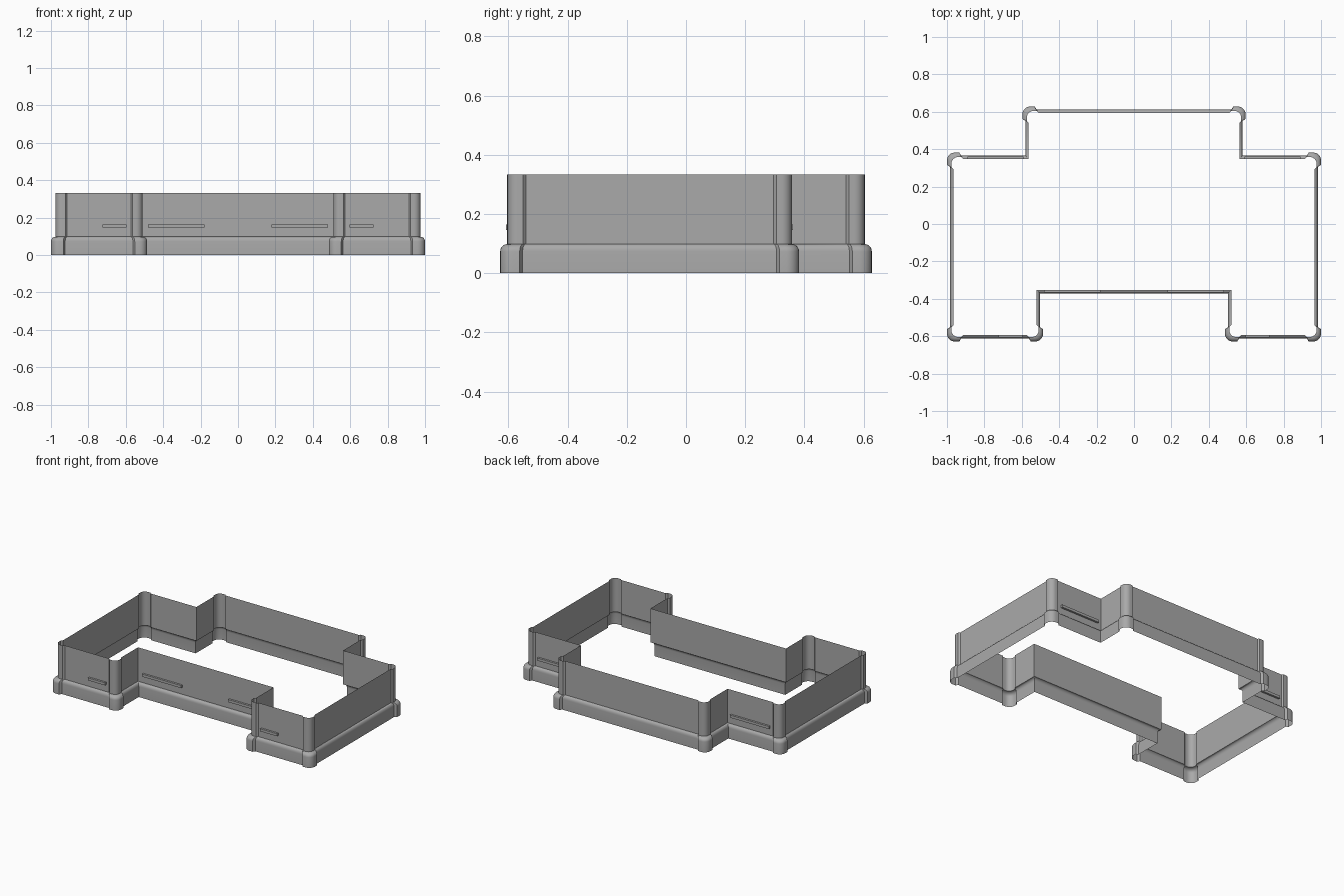
import bpy, bmesh
from math import sin, cos, pi
from mathutils import Vector

if "Cube" in bpy.data.objects:
    bpy.data.objects.remove(bpy.data.objects["Cube"])

grey = bpy.data.materials.new("plain grey")
grey.use_nodes = True
colour = (0.4, 0.4, 0.4, 1)
grey.diffuse_color = colour
grey.node_tree.nodes["Principled BSDF"].inputs["Base Color"].default_value = colour

# Wall footprint: right half, front centre to back centre, then mirrored
SIDE, FRONT_X, BACK_X = 0.966, 0.52, 0.563
END, FRONT_Y, BACK_Y = 0.594, -0.353, 0.348
half = [(FRONT_X, FRONT_Y), (FRONT_X, -END), (SIDE, -END), (SIDE, BACK_Y),
        (BACK_X, BACK_Y), (BACK_X, END)]
outline = [Vector(p) for p in half + [(-x, y) for x, y in reversed(half)]]


def ring(offset, bulge, reach, radius):
    """Offset footprint with a rounded, bulging post at each outer corner."""
    points = []
    for i, p in enumerate(outline):
        d1 = (p - outline[i - 1]).normalized()
        d2 = (outline[(i + 1) % len(outline)] - p).normalized()
        n1, n2 = Vector((d1.y, -d1.x)), Vector((d2.y, -d2.x))
        q = p + offset * (n1 + n2)
        if d1.cross(d2) < 0:
            points.append(q)
            continue
        step = reach - 0.01
        centre = q + (bulge - radius) * (n1 + n2)
        points += [q - d1 * reach, q - d1 * step + n1 * bulge]
        for k in range(7):
            t = k * pi / 12
            points.append(centre + radius * (n1 * cos(t) + n2 * sin(t)))
        points += [q + d2 * step + n2 * bulge, q + d2 * reach]
    return points


def finish(name, bm):
    mesh = bpy.data.meshes.new(name)
    bm.to_mesh(mesh)
    bm.free()
    mesh.materials.append(grey)
    ob = bpy.data.objects.new(name, mesh)
    bpy.context.collection.objects.link(ob)
    bpy.ops.object.select_all(action="DESELECT")
    ob.select_set(True)
    bpy.context.view_layer.objects.active = ob
    bpy.ops.object.shade_smooth_by_angle(angle=pi / 6)
    return ob


def shell(name, levels):
    """Thin open skin through rings stacked at the given heights."""
    bm = bmesh.new()
    loops = [[bm.verts.new((p.x, p.y, z)) for p in ring(*shape)]
             for z, shape in levels]
    for low, high in zip(loops, loops[1:]):
        for i in range(len(low)):
            j = (i + 1) % len(low)
            bm.faces.new((low[i], low[j], high[j], high[i]))
    return finish(name, bm)


# Upper wall with slim corner posts
wall_shape = (0, 0.01, 0.053, 0.035)
shell("wall", [(0.098, wall_shape), (0.333, wall_shape)])

# Flared base skirt with a rounded shoulder
base_shape = (0.018, 0.016, 0.06, 0.042)
levels = [(0, base_shape)]
for k in range(6):
    t = k * pi / 10
    mix = [w + (b - w) * cos(t) for w, b in zip(wall_shape, base_shape)]
    levels.append((0.073 + 0.025 * sin(t), mix))
shell("base_skirt", levels)


# Narrow raised ledges on the walls
def ledge(name, x0, x1, wall_y, out):
    depth = 0.014
    bm = bmesh.new()
    bmesh.ops.create_cube(bm, size=1)
    for v in bm.verts:
        v.co.x = (x0 + x1) / 2 + v.co.x * (x1 - x0)
        v.co.y = wall_y + out * depth / 2 + v.co.y * depth
        v.co.z = 0.155 + v.co.z * 0.018
    finish(name, bm)


for side, label in ((1, "left"), (-1, "right")):
    for name, near, far, y, out in (("front_ledge", 0.595, 0.725, -END, -1),
                                    ("recess_ledge", 0.18, 0.48, FRONT_Y, -1),
                                    ("back_ledge", 0.59, 0.89, BACK_Y, 1)):
        x0, x1 = sorted((side * near, side * far))
        ledge(f"{name}_{label}", x0, x1, y, out)
